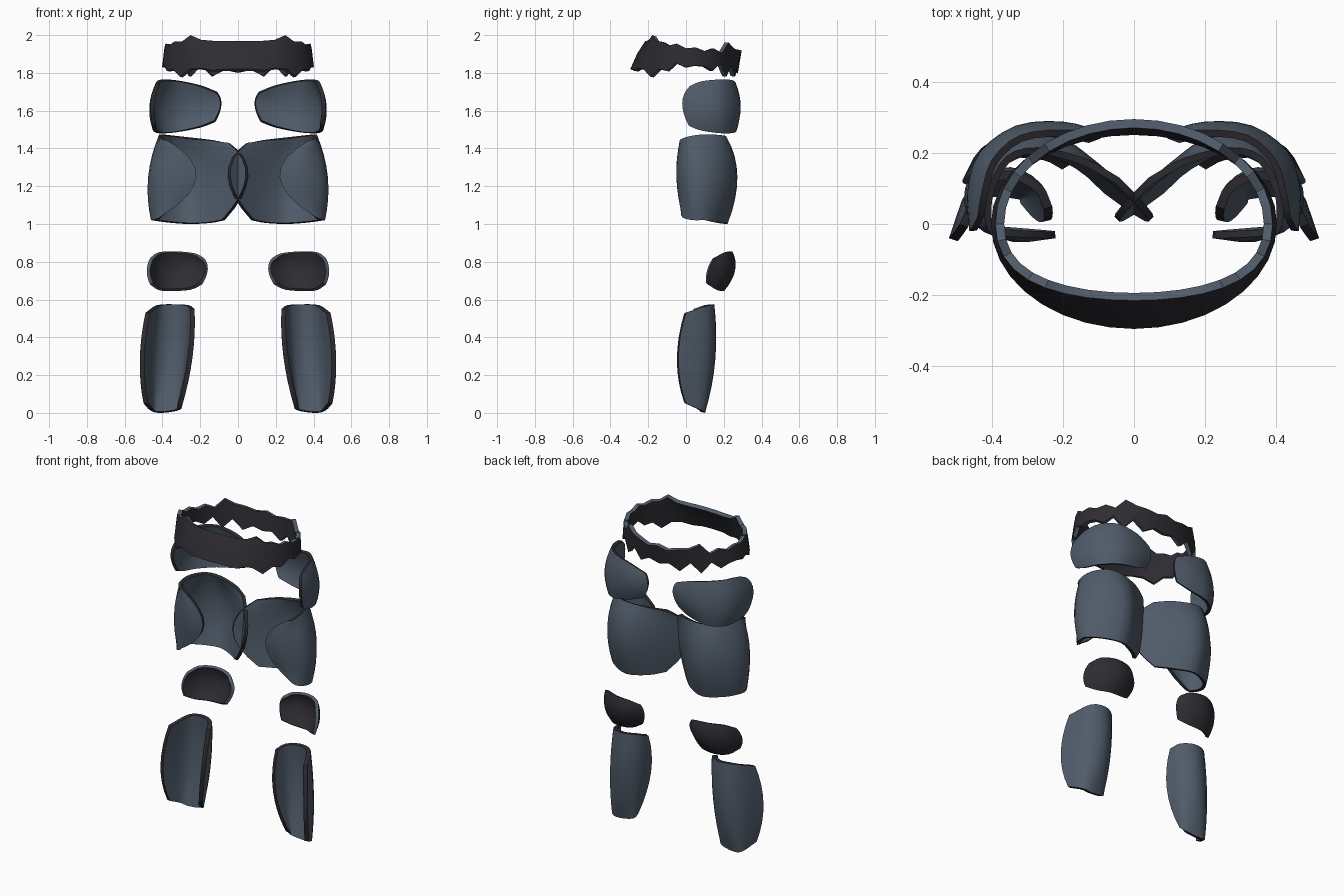
import bpy, bmesh, math
from mathutils import Vector

if "Cube" in bpy.data.objects:
    bpy.data.objects.remove(bpy.data.objects["Cube"])


def material(name, rgb):
    m = bpy.data.materials.new(name)
    m.diffuse_color = (*rgb, 1)
    m.use_nodes = True
    m.node_tree.nodes["Principled BSDF"].inputs["Base Color"].default_value = m.diffuse_color
    return m


SLATE = material("slate_blue", (0.080, 0.106, 0.143))
DARK = material("charcoal", (0.027, 0.025, 0.032))


def finish(name, bm, body, rim, thickness, mirror):
    """Turn an open surface into a thick shell with a contrasting rim."""
    mesh = bpy.data.meshes.new(name)
    bm.to_mesh(mesh)
    bm.free()
    ob = bpy.data.objects.new(name, mesh)
    bpy.context.collection.objects.link(ob)
    mesh.materials.append(body)
    mesh.materials.append(rim)
    sol = ob.modifiers.new("thickness", 'SOLIDIFY')
    sol.thickness = thickness
    sol.offset = -1
    sol.material_offset_rim = 1
    if mirror:
        mir = ob.modifiers.new("mirror", 'MIRROR')
        mir.use_mirror_merge = False
    bpy.ops.object.select_all(action='DESELECT')
    ob.select_set(True)
    bpy.context.view_layer.objects.active = ob
    bpy.ops.object.convert(target='MESH')
    bpy.ops.object.shade_smooth_by_angle(angle=math.radians(35))
    return ob


def spline(p, s):
    """Catmull-Rom point on a list of vectors, s in 0..len-1."""
    n = len(p) - 1
    i = min(int(s), n - 1)
    t = s - i
    b, c = p[i], p[i + 1]
    a = p[i - 1] if i > 0 else b * 2 - c
    d = p[i + 2] if i + 2 <= n else c * 2 - b
    return 0.5 * (2 * b + (c - a) * t + (2 * a - 5 * b + 4 * c - d) * t ** 2
                  + (3 * b - a - 3 * c + d) * t ** 3)


def plate(name, ribs, body, rim, thickness=0.02, per_rib=3, rows=8):
    """Curved plate through ribs of (top, middle, bottom) points, inner to outer."""
    bm = bmesh.new()
    cols = (len(ribs) - 1) * per_rib
    grid = []
    for r in range(rows + 1):
        v = r / rows
        w = ((1 - v) * (1 - 2 * v), 4 * v * (1 - v), v * (2 * v - 1))
        pts = [sum((Vector(q) * k for q, k in zip(rib, w)), Vector()) for rib in ribs]
        grid.append([bm.verts.new(spline(pts, c / per_rib)) for c in range(cols + 1)])
    for r in range(rows):
        for c in range(cols):
            bm.faces.new((grid[r][c], grid[r][c + 1], grid[r + 1][c + 1], grid[r + 1][c]))
    return finish(name, bm, body, rim, thickness, True)


# Shin guards
plate("shin_guards", [
    ((.23, .05, .55), (.24, .01, .30), (.295, .06, .04)),
    ((.26, .11, .57), (.27, .11, .29), (.31, .09, .015)),
    ((.34, .15, .575), (.36, .155, .28), (.40, .10, .0)),
    ((.43, .12, .57), (.46, .11, .28), (.46, .09, .01)),
    ((.49, .00, .53), (.52, -.04, .28), (.50, .00, .05)),
], SLATE, DARK, 0.025)

# Knee pads
plate("knee_pads", [
    ((.18, .20, .82), (.16, .19, .76), (.19, .165, .68)),
    ((.23, .235, .845), (.23, .245, .76), (.25, .195, .652)),
    ((.33, .245, .855), (.33, .258, .75), (.35, .20, .645)),
    ((.42, .205, .85), (.43, .21, .75), (.42, .165, .65)),
    ((.465, .15, .82), (.483, .12, .75), (.465, .115, .68)),
], DARK, SLATE)

# Thigh guards, crossing at the centre and folding round to a front flap
plate("thigh_guards", [
    ((.04, .13, 1.425), (-.055, .02, 1.25), (.07, .10, 1.02)),
    ((.14, .185, 1.445), (.10, .17, 1.25), (.15, .17, 1.005)),
    ((.27, .215, 1.46), (.26, .272, 1.25), (.27, .22, 1.0)),
    ((.36, .19, 1.47), (.40, .21, 1.25), (.39, .17, 1.01)),
    ((.41, .10, 1.475), (.472, .10, 1.25), (.455, .10, 1.02)),
    ((.42, .02, 1.465), (.452, .00, 1.25), (.455, .04, 1.02)),
    ((.405, -.025, 1.45), (.34, -.05, 1.25), (.425, -.01, 1.03)),
    ((.37, -.035, 1.44), (.22, -.04, 1.25), (.40, -.025, 1.045)),
], SLATE, DARK)

# Hip guards
plate("hip_guards", [
    ((.11, .255, 1.70), (.088, .26, 1.63), (.12, .245, 1.54)),
    ((.20, .265, 1.735), (.20, .288, 1.62), (.20, .26, 1.51)),
    ((.32, .25, 1.76), (.33, .277, 1.62), (.33, .262, 1.485)),
    ((.40, .18, 1.765), (.435, .20, 1.62), (.42, .19, 1.48)),
    ((.43, .08, 1.755), (.468, .09, 1.62), (.45, .08, 1.495)),
    ((.44, .02, 1.73), (.463, -.02, 1.64), (.452, .015, 1.52)),
], SLATE, DARK)

# Torn belt: edge heights from front to back, the same on both sides
TOP = (1.97, 1.97, 1.97, 1.975, 2.0, 1.965, 1.965, 1.945, 1.955, 1.93,
       1.935, 1.915, 1.93, 1.905, 1.96, 1.93, 1.92, 1.905, 1.92)
LOW = (1.82, 1.82, 1.815, 1.825, 1.82, 1.78, 1.82, 1.81, 1.85, 1.83,
       1.84, 1.835, 1.81, 1.85, 1.78, 1.84, 1.78, 1.815, 1.80)
bm = bmesh.new()
ring = []
for k in range(36):
    a = math.radians(k * 10)
    i = min(k, 36 - k)
    c, s = math.cos(a), math.sin(a)
    column = []
    for f in (0, 0.55, 1):
        # the front leans inward at the top, the back slightly inward at the bottom
        ry = 0.295 - 0.08 * f ** 1.3 * max(0, c) - 0.02 * (1 - f) * max(0, -c)
        rx = 0.402 - 0.012 * f
        column.append(bm.verts.new((rx * s, -ry * c, LOW[i] + (TOP[i] - LOW[i]) * f)))
    ring.append(column)
for k in range(36):
    p, q = ring[k], ring[(k + 1) % 36]
    for j in range(2):
        bm.faces.new((p[j], q[j], q[j + 1], p[j + 1]))
finish("torn_belt", bm, DARK, SLATE, 0.025, False)
